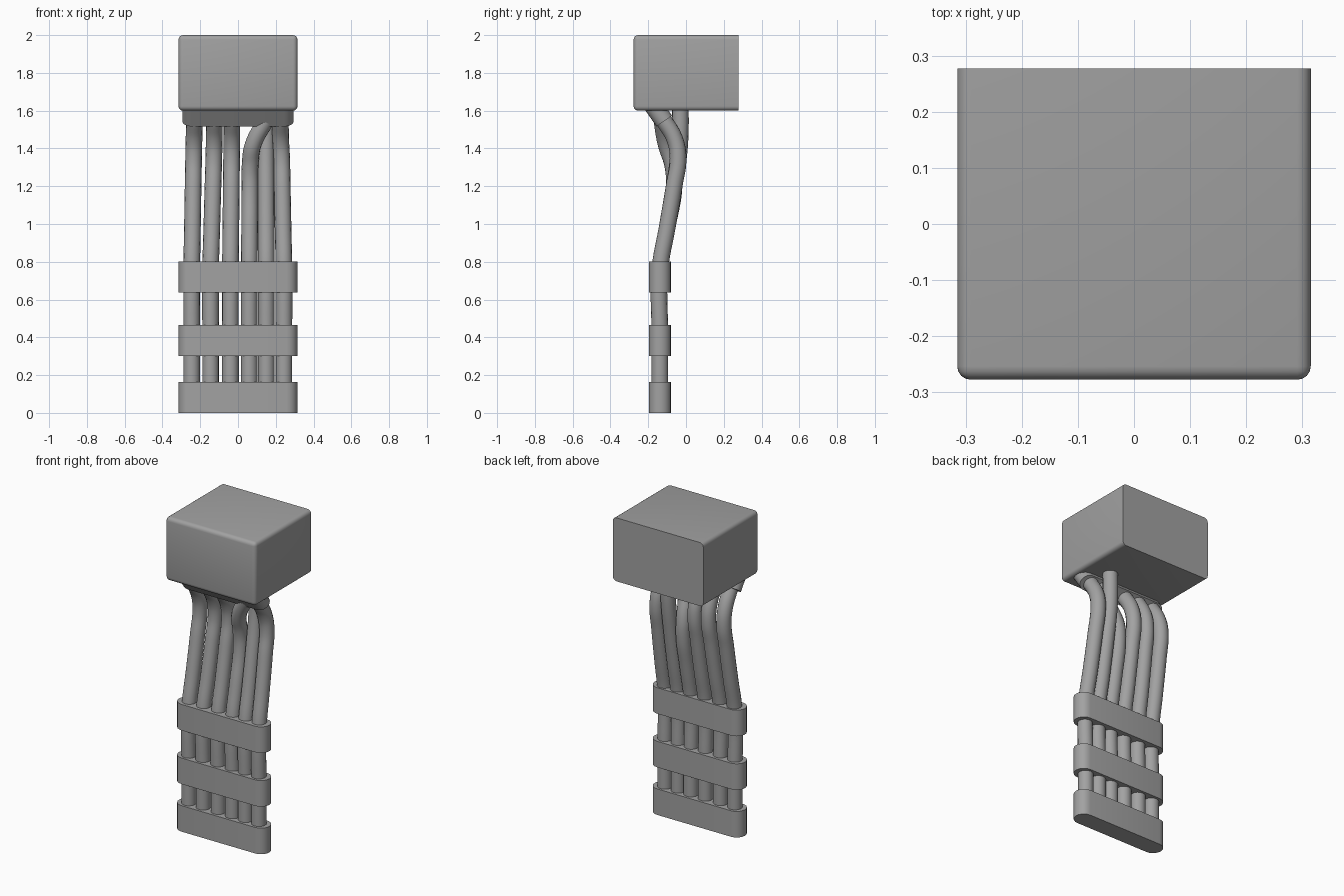
import bpy
import bmesh
import math
from mathutils import Matrix, Vector

if "Cube" in bpy.data.objects:
    bpy.data.objects.remove(bpy.data.objects["Cube"], do_unlink=True)

GREY = (0.36, 0.36, 0.36, 1)
grey = bpy.data.materials.new("plain grey")
grey.use_nodes = True
grey.diffuse_color = GREY
grey.node_tree.nodes["Principled BSDF"].inputs["Base Color"].default_value = GREY


def activate(obj):
    bpy.ops.object.select_all(action='DESELECT')
    obj.select_set(True)
    bpy.context.view_layer.objects.active = obj


def finish(name, bm):
    """Turn a bmesh into a shaded object with the grey material."""
    mesh = bpy.data.meshes.new(name)
    bmesh.ops.recalc_face_normals(bm, faces=bm.faces)
    bm.to_mesh(mesh)
    bm.free()
    mesh.materials.append(grey)
    obj = bpy.data.objects.new(name, mesh)
    bpy.context.collection.objects.link(obj)
    activate(obj)
    bpy.ops.object.shade_smooth_by_angle(angle=math.radians(35))
    return obj


def stadium(name, half_width, radius, height, matrix):
    """Flat block with fully rounded ends, standing on its local z = 0."""
    bm = bmesh.new()
    steps = 10
    verts = []
    for side in (1, -1):
        for i in range(steps + 1):
            a = math.pi * (i / steps - 0.5)
            x = side * (half_width - radius + radius * math.cos(a))
            verts.append(bm.verts.new((x, side * radius * math.sin(a), 0)))
    base = bm.faces.new(verts)
    top = bmesh.ops.extrude_face_region(bm, geom=[base])["geom"]
    bmesh.ops.translate(bm, vec=(0, 0, height),
                        verts=[v for v in top if isinstance(v, bmesh.types.BMVert)])
    bm.transform(matrix)
    return finish(name, bm)


def cable(name, points):
    """Round tube swept along a smooth path."""
    curve = bpy.data.curves.new(name, 'CURVE')
    curve.dimensions = '3D'
    curve.bevel_depth = 0.044
    curve.bevel_resolution = 6
    curve.resolution_u = 6
    curve.use_fill_caps = True
    spline = curve.splines.new('BEZIER')
    spline.bezier_points.add(len(points) - 1)
    for p, co in zip(spline.bezier_points, points):
        p.co = co
        p.handle_left_type = p.handle_right_type = 'AUTO'
    curve.materials.append(grey)
    obj = bpy.data.objects.new(name, curve)
    bpy.context.collection.objects.link(obj)
    activate(obj)
    bpy.ops.object.convert(target='MESH')
    bpy.ops.object.shade_smooth_by_angle(angle=math.radians(40))


# Connector housing: every edge rounded except those of the back face
bm = bmesh.new()
bmesh.ops.create_cube(bm, size=1)
bm.transform(Matrix.Translation((0, 0, 1.8)) @ Matrix.Diagonal((0.63, 0.555, 0.4, 1)))
soft = [e for e in bm.edges if min(v.co.y for v in e.verts) < 0]
bmesh.ops.bevel(bm, geom=soft, offset=0.024, segments=4, profile=0.5, affect='EDGES')
finish("connector_housing", bm)

# Tilted collar where the cables enter the housing
tilt = Matrix.Translation((0, -0.115, 1.545)) @ Matrix.Rotation(math.radians(35), 4, 'X')
stadium("cable_collar", 0.295, 0.05, 0.14, tilt)

# Three bands that hold the cables side by side
for name, z in (("lower_band", 0), ("middle_band", 0.3), ("upper_band", 0.638)):
    stadium(name, 0.315, 0.058, 0.164, Matrix.Translation((0, -0.138, z)))

# Cables: shared lower run, then one of three upper runs of (y, z) points
lower = [(-0.138, 0.02), (-0.138, 0.4), (-0.138, 0.76), (-0.1, 0.98), (-0.063, 1.2)]
bent = [(-0.042, 1.35), (-0.06, 1.45), (-0.125, 1.56)]
straight = [(-0.037, 1.38), (-0.03, 1.5), (-0.03, 1.63)]
forward = [(-0.07, 1.31), (-0.105, 1.42), (-0.13, 1.56)]
runs = [  # name, x at the bottom, x at the last three points, upper run
    ("cable_1", -0.245, (-0.235, -0.233, -0.23), bent),
    ("cable_2", -0.145, (-0.128, -0.126, -0.125), bent),
    ("cable_3", -0.04, (-0.034, -0.033, -0.032), bent),
    ("crossing_cable", 0.06, (0.064, 0.08, 0.155), forward),
    ("straight_cable", 0.15, (0.148, 0.15, 0.152), straight),
    ("cable_6", 0.243, (0.231, 0.226, 0.224), bent),
]
for name, x0, xs, upper in runs:
    path = []
    for y, z in lower:
        t = max(0, (z - 0.76) / 0.6)
        path.append(Vector((x0 + (xs[0] - x0) * t, y, z)))
    path += [Vector((x, y, z)) for x, (y, z) in zip(xs, upper)]
    cable(name, path)
